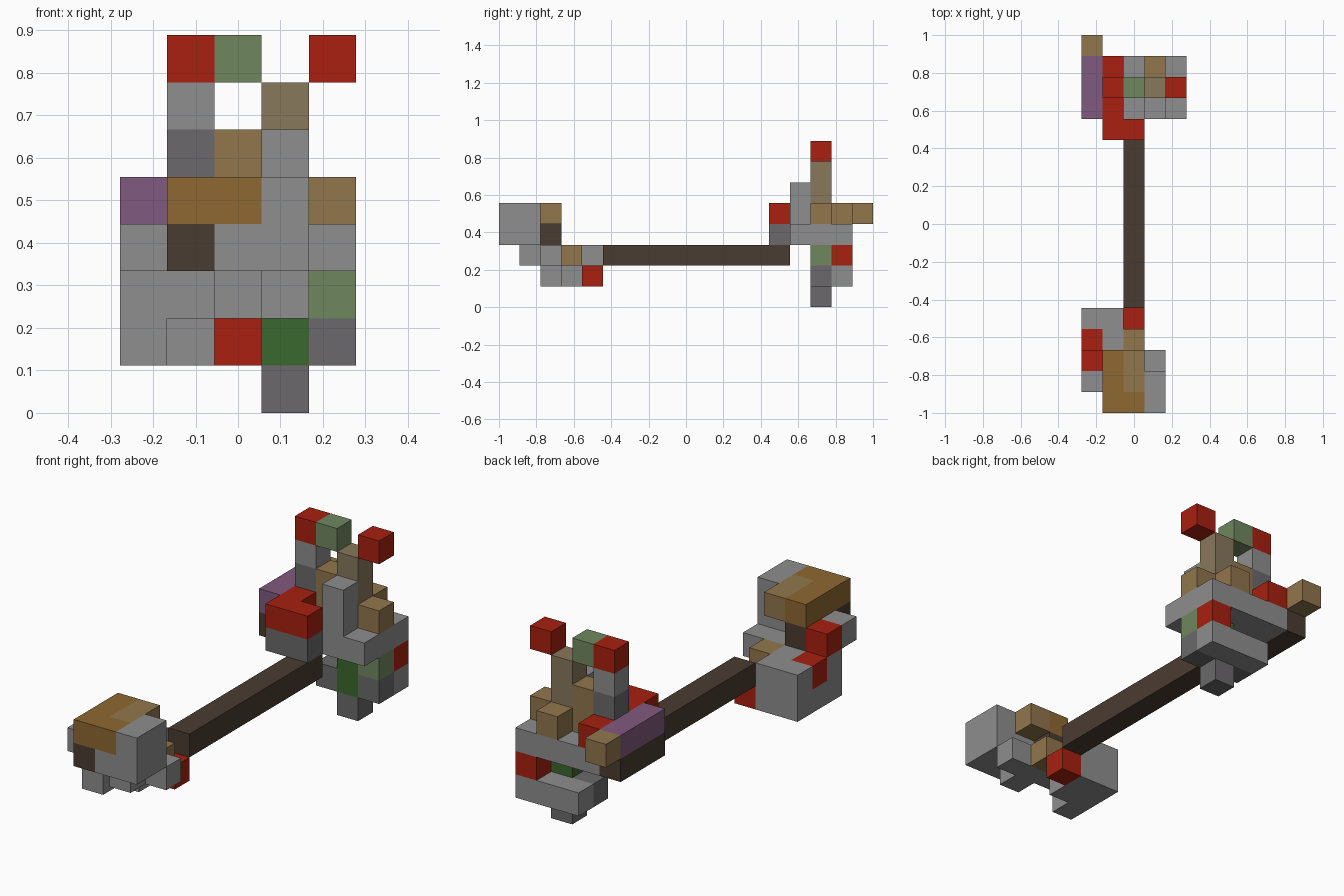
import bpy

# Remove only the default cube
default_cube = bpy.data.objects.get("Cube")
if default_cube:
    bpy.data.objects.remove(default_cube, do_unlink=True)

UNIT = 1 / 9


def to_linear(value):
    value /= 255
    return value / 12.92 if value <= 0.04045 else ((value + 0.055) / 1.055) ** 2.4


def make_material(name, *rgb):
    color = (*[to_linear(channel) for channel in rgb], 1)
    material = bpy.data.materials.new(name)
    material.use_nodes = True
    material.diffuse_color = color
    shader = next(n for n in material.node_tree.nodes if n.type == "BSDF_PRINCIPLED")
    shader.inputs["Base Color"].default_value = color
    shader.inputs["Roughness"].default_value = 0.9
    return material


stone = make_material("stone grey", 142, 142, 142)
slate = make_material("slate grey", 107, 105, 107)
red = make_material("brick red", 168, 32, 16)
moss = make_material("moss green", 111, 135, 95)
leaf = make_material("leaf green", 58, 104, 46)
purple = make_material("dusty purple", 128, 90, 127)
tan = make_material("tan", 145, 118, 76)
khaki = make_material("khaki", 135, 120, 92)
ochre = make_material("ochre", 142, 104, 50)
wood = make_material("dark wood", 74, 60, 49)


def block(name, material, cell, size=(1, 1, 1)):
    """Block placed on the unit grid: lowest corner cell (x, y, z) and size in cells."""
    centre = [c + s / 2 for c, s in zip(cell, size)]
    location = ((centre[0] - 2.5) * UNIT, centre[1] * UNIT - 1, centre[2] * UNIT)
    bpy.ops.mesh.primitive_cube_add(size=1, location=location)
    part = bpy.context.object
    part.name = name
    part.data.name = name
    for vertex in part.data.vertices:
        for axis in range(3):
            vertex.co[axis] *= size[axis] * UNIT
    part.data.materials.append(material)
    return part


# Shaft
block("shaft", wood, (2, 5, 2), (1, 9, 1))

# Front end: lower mass
block("pommel_base_outer", stone, (0, 2, 1), (1, 3, 1))
block("pommel_base_inner", stone, (1, 3, 1), (1, 2, 1))
block("pommel_middle_front", stone, (0, 2, 2), (2, 1, 1))
block("pommel_middle_rear", stone, (1, 3, 2), (1, 2, 1))
block("pommel_corner", stone, (0, 4, 2))
block("pommel_side_stud", red, (0, 3, 2))
block("pommel_upper_stud", red, (0, 2, 3))
block("pommel_shoulder", stone, (0, 1, 3))
block("pommel_under_stud", red, (2, 4, 1))
block("pommel_collar", tan, (2, 3, 2))
block("pommel_chin", stone, (2, 1, 2), (1, 2, 1))
block("pommel_side_step", stone, (3, 2, 2))

# Front end: upper mass
block("pommel_core", stone, (2, 0, 3), (1, 2, 1))
block("pommel_cheek", stone, (3, 0, 3), (1, 2, 2))
block("pommel_post", wood, (1, 0, 3), (1, 3, 1))
block("pommel_cap_side", ochre, (1, 0, 4), (1, 3, 1))
block("pommel_cap_front", ochre, (2, 0, 4))
block("pommel_cap_rear", tan, (2, 1, 4), (1, 2, 1))

# Back end: plate and hanging parts
block("head_plate", stone, (1, 14, 3), (4, 3, 1))
block("head_plate_edge", wood, (0, 14, 3), (1, 3, 1))
block("head_socket", slate, (1, 13, 3), (2, 1, 1))
block("lower_hanger", leaf, (3, 15, 1), (1, 1, 2))
block("lower_side_hanger", moss, (4, 15, 2))
block("lower_side_stud", red, (4, 16, 2))
block("lower_plate_rear", stone, (2, 16, 1), (3, 1, 1))
block("lower_plate_inner", slate, (2, 15, 1))
block("lower_plate_outer", slate, (4, 15, 1))
block("lower_tip", slate, (3, 15, 0))

# Back end: raised parts on the plate
block("head_band_front", red, (1, 13, 4), (2, 1, 1))
block("head_band_side", red, (1, 14, 4), (1, 3, 1))
block("head_rail", purple, (0, 14, 4), (1, 3, 1))
block("head_rail_end", tan, (0, 17, 4))
block("head_pillar", stone, (3, 14, 4), (1, 1, 2))
block("head_side_knob", tan, (4, 15, 4))
block("head_rear_knob", tan, (3, 16, 4))

# Back end: crown
block("crown_bridge", tan, (2, 15, 4), (1, 1, 2))
block("crown_tall_post", khaki, (3, 15, 4), (1, 1, 3))
block("crown_column_lower", slate, (1, 15, 5))
block("crown_column_upper", stone, (1, 15, 6))
block("crown_top_stud", red, (1, 15, 7))
block("crown_top_leaf", moss, (2, 15, 7))
block("crown_outer_stud", red, (4, 15, 7))
